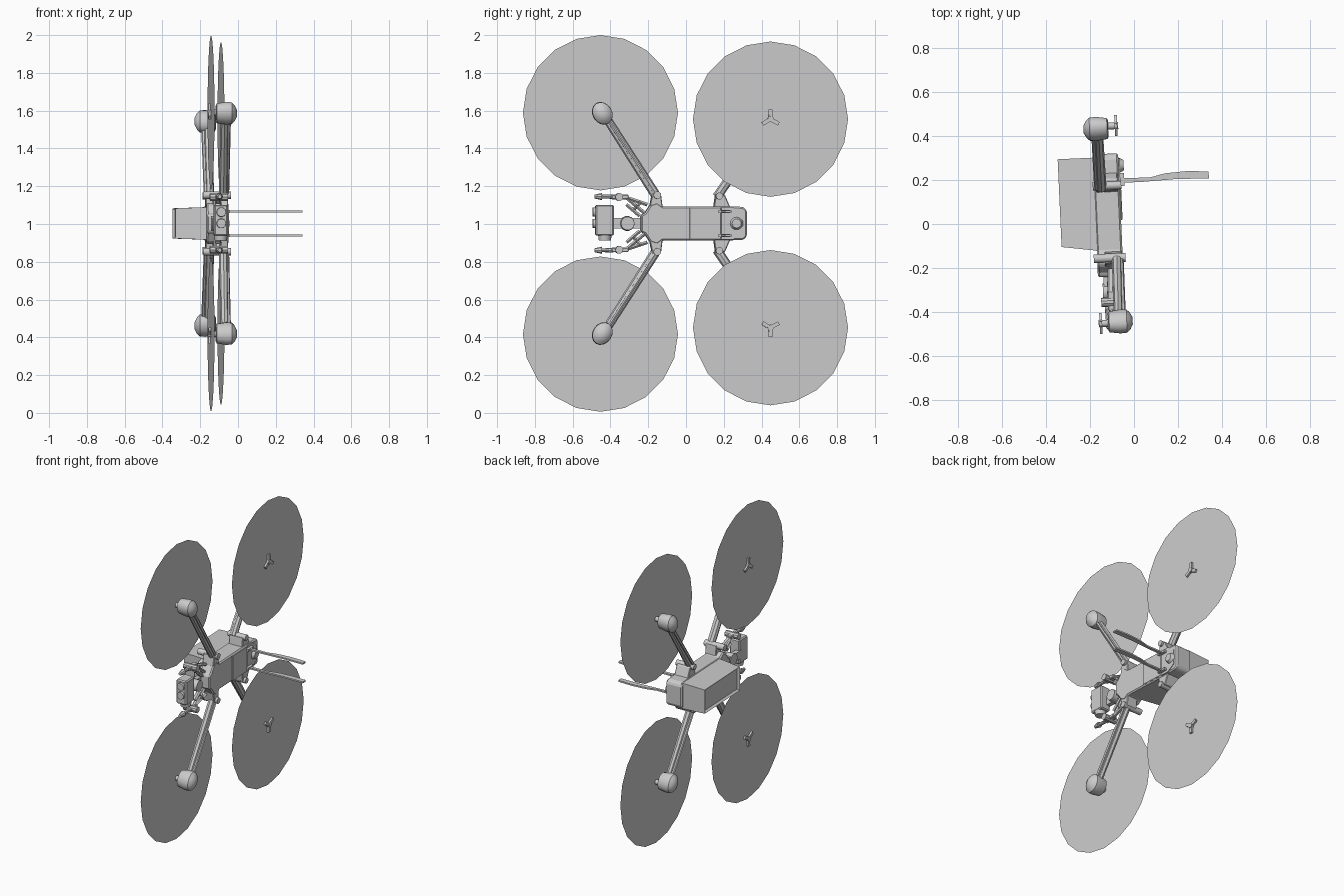
import bpy, bmesh, math
from mathutils import Matrix, Vector

if "Cube" in bpy.data.objects:
    bpy.data.objects.remove(bpy.data.objects["Cube"], do_unlink=True)

MID = 1.003                                    # height of the mirror plane
TILT = Matrix.Rotation(0.045, 4, "Z")          # whole craft is slightly turned

grey = bpy.data.materials.new("plain grey")
grey.use_nodes = True
grey.diffuse_color = (0.6, 0.6, 0.6, 1)
grey.node_tree.nodes["Principled BSDF"].inputs["Base Color"].default_value = (0.6, 0.6, 0.6, 1)


def finish(name, bm, bevel=0, smooth=False):
    bmesh.ops.recalc_face_normals(bm, faces=bm.faces[:])
    me = bpy.data.meshes.new(name)
    bm.to_mesh(me)
    bm.free()
    me.materials.append(grey)
    ob = bpy.data.objects.new(name, me)
    bpy.context.collection.objects.link(ob)
    ob.matrix_world = TILT
    if bevel:
        mod = ob.modifiers.new("soft edges", "BEVEL")
        mod.width, mod.segments, mod.limit_method = bevel, 1, "ANGLE"
    if smooth:
        bpy.ops.object.select_all(action="DESELECT")
        ob.select_set(True)
        bpy.context.view_layer.objects.active = ob
        bpy.ops.object.shade_smooth_by_angle(angle=math.radians(35))
    return ob


def plate(name, pts, x0, x1, side=1, bevel=0):
    """Outline of (y, height from mid) points, extruded along x."""
    bm = bmesh.new()
    low, high = ([bm.verts.new((x, y, MID + side * h)) for y, h in pts] for x in (x0, x1))
    n = len(pts)
    bm.faces.new(low)
    bm.faces.new(high)
    for i in range(n):
        j = (i + 1) % n
        bm.faces.new((low[i], low[j], high[j], high[i]))
    return finish(name, bm, bevel)


def box(name, x, y, h, side=1, bevel=0):
    """Box from (min, max) ranges."""
    pts = [(y[0], h[0]), (y[1], h[0]), (y[1], h[1]), (y[0], h[1])]
    return plate(name, pts, x[0], x[1], side, bevel)


def rod(name, a, b, r0, r1, side=1, segs=12, flat=1.0, smooth=True):
    """Tapered rod between two (x, y, h) points; flat scales it along x."""
    a, b = (Vector((p[0], p[1], MID + side * p[2])) for p in (a, b))
    d = b - a
    bm = bmesh.new()
    rot = d.to_track_quat("Z", "X").to_matrix().to_4x4()
    bmesh.ops.create_cone(bm, cap_ends=True, segments=segs, radius1=r0, radius2=r1, depth=d.length)
    bmesh.ops.transform(bm, matrix=Matrix.Translation((a + b) / 2) @ rot, verts=bm.verts)
    cx = (a.x + b.x) / 2
    for v in bm.verts:
        v.co.x = cx + (v.co.x - cx) * flat
    return finish(name, bm, 0, smooth)


def motor(name, x, y, h, up, side, angle):
    """Oval pod stacked from rings along x, with a dome toward 'up'."""
    rings = [(-0.055, 0.036), (-0.05, 0.045), (0.0, 0.052), (0.03, 0.05), (0.045, 0.037), (0.057, 0.016)]
    bm = bmesh.new()
    loops = []
    n = 16
    for dx, r in rings:
        loop = []
        for i in range(n):
            t = math.tau * i / n
            u, v = r * 1.22 * math.cos(t), r * math.sin(t)
            yy = u * math.cos(angle) - v * math.sin(angle)
            hh = u * math.sin(angle) + v * math.cos(angle)
            loop.append(bm.verts.new((x + up * dx, y + yy, MID + side * (h + hh))))
        loops.append(loop)
    for p, q in zip(loops, loops[1:]):
        for i in range(n):
            j = (i + 1) % n
            bm.faces.new((p[i], p[j], q[j], q[i]))
    bm.faces.new(loops[0])
    bm.faces.new(loops[-1])
    return finish(name, bm, 0, True)


def rotor(name, x, y, h, out, side):
    """Spinning disc plus a three-pronged hub on its outer side."""
    bm = bmesh.new()
    bmesh.ops.create_circle(bm, cap_ends=True, segments=20, radius=0.411)
    at = Matrix.Translation((x, y, MID + side * h)) @ Matrix.Rotation(math.pi / 2, 4, "Y")
    bmesh.ops.transform(bm, matrix=at, verts=bm.verts)
    finish(name + "_disc", bm)
    rod(name + "_hub", (x - out * 0.03, y, h), (x + out * 0.018, y, h), 0.016, 0.016, side)
    for k in range(3):
        t = math.pi / 2 + math.tau * k / 3
        c, s = math.cos(t), math.sin(t)
        pts = [(y + c * u - s * v, h + s * u + c * v)
               for u, v in ((0, -0.012), (0.05, -0.009), (0.05, 0.011), (0, 0.009))]
        plate(name + "_prong", pts, x + out * 0.002, x + out * 0.014, side)


# Central body, mirrored outline
half = [(0.325, 0.07), (0.305, 0.088), (0.2, 0.09), (-0.12, 0.09), (-0.15, 0.112),
        (-0.185, 0.1), (-0.215, 0.055), (-0.235, 0.045)]
plate("main_body", half + [(y, -h) for y, h in reversed(half)], -0.175, -0.058, 1, 0.008)
box("belly_panel", (-0.06, -0.051), (0.02, 0.19), (-0.086, 0.086), 1, 0.004)
tail = [(0.19, 0.086), (0.25, 0.086), (0.3, 0.05), (0.3, -0.05), (0.25, -0.086), (0.19, -0.086)]
plate("tail_panel", tail, -0.06, -0.053)
rod("tail_sensor", (-0.06, 0.27, 0), (-0.035, 0.27, 0), 0.037, 0.024, 1, 16)

# Battery pack with a recessed outer face
bm = bmesh.new()
bmesh.ops.create_cube(bm, size=1)
for v in bm.verts:
    outer = v.co.x < 0
    front = -0.09 if outer else -0.115
    v.co = (-0.334 if outer else -0.165, front if v.co.y < 0 else 0.31,
            MID + math.copysign(0.08 if outer else 0.086, v.co.z))
bm.normal_update()
face = min(bm.faces, key=lambda f: f.calc_center_median().x)
bmesh.ops.inset_region(bm, faces=[face], thickness=0.014)
for v in face.verts:
    v.co.x += 0.014
finish("battery_pack", bm)

# Nose camera on its yaw joint
rod("camera_yaw_joint", (-0.155, -0.305, 0), (-0.085, -0.305, 0), 0.04, 0.036, 1, 14)
box("camera_neck", (-0.15, -0.12), (-0.4, -0.22), (-0.028, 0.028))
box("camera_body", (-0.148, -0.075), (-0.475, -0.378), (-0.065, 0.098), 1, 0.007)
rod("camera_pivot", (-0.11, -0.425, -0.09), (-0.11, -0.425, -0.06), 0.032, 0.036)
for h in (0.06, 0.0):
    rod("camera_lens", (-0.11, -0.489, h), (-0.11, -0.46, h), 0.024, 0.027, 1, 14)

for s, end in ((1, "upper"), (-1, "lower")):
    # Front arm, motor and rotor
    rod(end + "_front_arm", (-0.085, -0.16, 0.155), (-0.09, -0.425, 0.57), 0.026, 0.023, s, 8, 0.9)
    rod(end + "_front_arm_rib", (-0.064, -0.16, 0.16), (-0.066, -0.41, 0.55), 0.01, 0.01, s, 6)
    motor(end + "_front_motor", -0.083, -0.44, 0.583, 1, s, math.radians(122))
    rotor(end + "_front_rotor", -0.163, -0.446, 0.586, -1, s)
    # Rear arm, motor and rotor
    rod(end + "_rear_arm", (-0.14, 0.17, 0.14), (-0.142, 0.415, 0.5), 0.025, 0.022, s, 8, 0.9)
    rod(end + "_rear_arm_rib", (-0.164, 0.17, 0.15), (-0.166, 0.41, 0.49), 0.01, 0.01, s, 6)
    motor(end + "_rear_motor", -0.153, 0.44, 0.54, -1, s, math.radians(58))
    rotor(end + "_rear_rotor", -0.07, 0.451, 0.552, 1, s)
    # Shoulder brackets and hinges
    plate(end + "_front_bracket", [(-0.12, 0.08), (-0.19, 0.09), (-0.175, 0.16), (-0.13, 0.16)],
          -0.14, -0.06, s, 0.004)
    rod(end + "_front_hinge", (-0.19, -0.15, 0.15), (-0.045, -0.15, 0.15), 0.02, 0.02, s)
    plate(end + "_rear_bracket", [(0.15, 0.08), (0.24, 0.08), (0.21, 0.15), (0.16, 0.15)],
          -0.165, -0.065, s, 0.004)
    rod(end + "_rear_hinge", (-0.18, 0.18, 0.145), (-0.05, 0.18, 0.145), 0.019, 0.019, s)
    # Landing leg, a thin curved blade
    leg = [(-0.06, 0.19), (0.05, 0.19), (0.2, 0.196), (0.35, 0.192),
           (0.35, 0.224), (0.25, 0.23), (0.15, 0.224), (0.08, 0.208), (-0.06, 0.212)]
    bm = bmesh.new()
    f = bm.faces.new([bm.verts.new((x, y, MID + s * 0.063 - 0.005)) for x, y in leg])
    ext = bmesh.ops.extrude_face_region(bm, geom=[f])["geom"]
    bmesh.ops.translate(bm, vec=(0, 0, 0.01), verts=[g for g in ext if isinstance(g, bmesh.types.BMVert)])
    finish(end + "_landing_leg", bm)
    box(end + "_leg_clamp", (-0.06, -0.035), (0.175, 0.235), (0.055, 0.071), s)
    # Forked strut carrying a folded sensor arm at the nose
    for a, b in (((-0.2, 0.1), (-0.335, 0.145)), ((-0.215, 0.055), (-0.315, 0.14)),
                 ((-0.235, 0.115), (-0.275, 0.07)), ((-0.24, 0.04), (-0.31, 0.1))):
        rod(end + "_nose_strut", (-0.115, *a), (-0.12, *b), 0.011, 0.01, s, 6, 1.5, False)
    box(end + "_sensor_arm", (-0.135, -0.1), (-0.39, -0.3), (0.128, 0.152), s, 0.004)
    rod(end + "_sensor_knuckle", (-0.165, -0.35, 0.14), (-0.07, -0.35, 0.14), 0.021, 0.021, s, 10)
    rod(end + "_sensor_stem", (-0.118, -0.44, 0.142), (-0.118, -0.38, 0.142), 0.01, 0.012, s, 8)
    rod(end + "_sensor_tip", (-0.118, -0.48, 0.142), (-0.118, -0.44, 0.142), 0.01, 0.019, s, 8)
